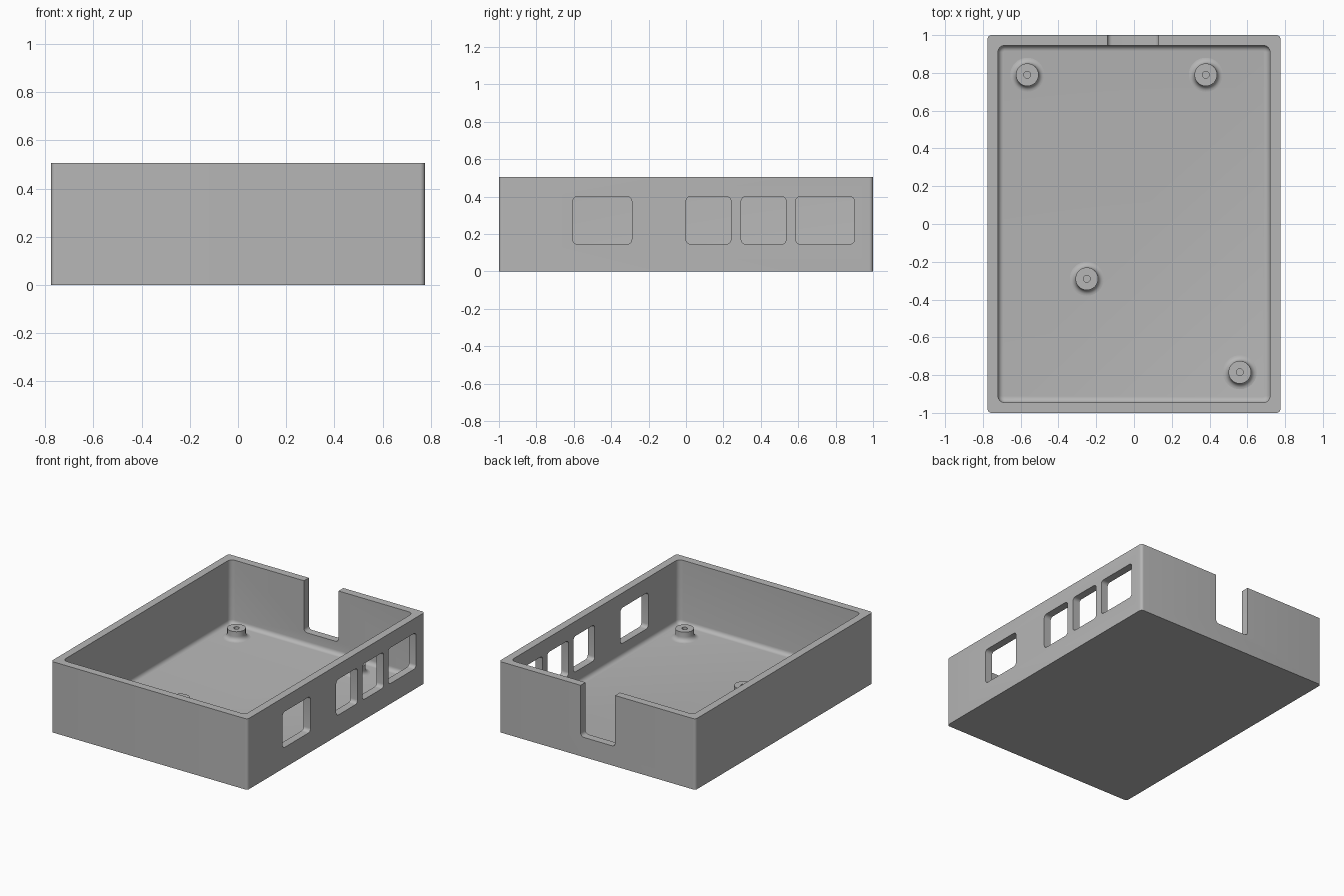
import bpy, bmesh
from math import sin, cos, pi
from mathutils import Vector

cube = bpy.data.objects.get("Cube")
if cube:
    bpy.data.objects.remove(cube, do_unlink=True)

HALF_X, HALF_Y, HEIGHT = 0.775, 1.0, 0.505
IN_X, IN_Y, FLOOR, FILLET = 0.72, 0.945, 0.05, 0.03

grey = bpy.data.materials.new("plain grey")
grey.use_nodes = True
grey.diffuse_color = (0.47, 0.47, 0.47, 1)
grey.node_tree.nodes["Principled BSDF"].inputs["Base Color"].default_value = grey.diffuse_color


def rounded_rect(hw, hh, r, steps=6):
    """Counter-clockwise outline of a rectangle with rounded corners."""
    points = []
    for k, (sx, sy) in enumerate([(1, 1), (-1, 1), (-1, -1), (1, -1)]):
        for i in range(steps + 1):
            a = (k + i / steps) * pi / 2
            points.append((sx * (hw - r) + r * cos(a), sy * (hh - r) + r * sin(a)))
    return points


def loft(name, rings):
    """Skin a stack of equal-length rings and cap both ends."""
    bm = bmesh.new()
    loops = [[bm.verts.new(p) for p in ring] for ring in rings]
    n = len(loops[0])
    for a, b in zip(loops, loops[1:]):
        for i in range(n):
            j = (i + 1) % n
            bm.faces.new((a[i], a[j], b[j], b[i]))
    bm.faces.new(loops[0][::-1])
    bm.faces.new(loops[-1])
    bmesh.ops.recalc_face_normals(bm, faces=bm.faces)
    mesh = bpy.data.meshes.new(name)
    bm.to_mesh(mesh)
    bm.free()
    mesh.materials.append(grey)
    obj = bpy.data.objects.new(name, mesh)
    bpy.context.collection.objects.link(obj)
    return obj


def activate(obj):
    bpy.ops.object.select_all(action='DESELECT')
    obj.select_set(True)
    bpy.context.view_layer.objects.active = obj


def cut(target, cutter):
    cutter.hide_render = True
    activate(target)
    mod = target.modifiers.new("opening", 'BOOLEAN')
    mod.operation, mod.solver, mod.object = 'DIFFERENCE', 'EXACT', cutter
    bpy.ops.object.modifier_apply(modifier=mod.name)
    bpy.data.objects.remove(cutter, do_unlink=True)


def box_ring(hw, hh, r, z):
    return [(x, y, z) for x, y in rounded_rect(hw, hh, r)]


# Open tray: outside wall, rim, inside wall, floor fillet
rings = [box_ring(HALF_X, HALF_Y, 0.02, z) for z in (0, HEIGHT)]
rings.append(box_ring(IN_X, IN_Y, 0.035, HEIGHT))
for i in range(7):
    a = i / 6 * pi / 2
    inset = FILLET * (1 - cos(a))
    rings.append(box_ring(IN_X - inset, IN_Y - inset, 0.035 - inset,
                          FLOOR + FILLET * (1 - sin(a))))
tray = loft("tray", rings)

# Port openings in the left wall
PORT_LOW, PORT_HIGH = 0.145, 0.4
for y0, y1 in [(-0.605, -0.29), (0, 0.24), (0.295, 0.535), (0.587, 0.9)]:
    outline = rounded_rect((y1 - y0) / 2, (PORT_HIGH - PORT_LOW) / 2, 0.025)
    cy, cz = (y0 + y1) / 2, (PORT_LOW + PORT_HIGH) / 2
    cut(tray, loft("port_cutter", [[(x, cy + u, cz + v) for u, v in outline]
                                   for x in (0.6, 0.9)]))

# Open-topped cable slot in the back wall
outline = rounded_rect(0.136, 0.3, 0.025)
cut(tray, loft("slot_cutter", [[(u - 0.005, y, 0.44 + v) for u, v in outline]
                               for y in (0.85, 1.1)]))

# Screw posts: flared base, flat top and blind hole
flare = [(0.06 + 0.03 * (1 - sin(a)), FLOOR + 0.03 * (1 - cos(a)))
         for a in [i / 6 * pi / 2 for i in range(7)]]
profile = [(0.09, FLOOR - 0.01)] + flare + [(0.06, 0.115), (0.018, 0.115), (0.018, FLOOR + 0.005)]
posts = []
for n, (px, py) in enumerate([(-0.565, 0.79), (0.38, 0.79), (-0.25, -0.29), (0.56, -0.785)]):
    rings = [[Vector((px + r * cos(t), py + r * sin(t), z))
              for t in [2 * pi * k / 40 for k in range(40)]] for r, z in profile]
    posts.append(loft(f"screw_post_{n + 1}", rings))

for obj in [tray] + posts:
    activate(obj)
    bpy.ops.object.shade_smooth_by_angle(angle=pi / 6)
